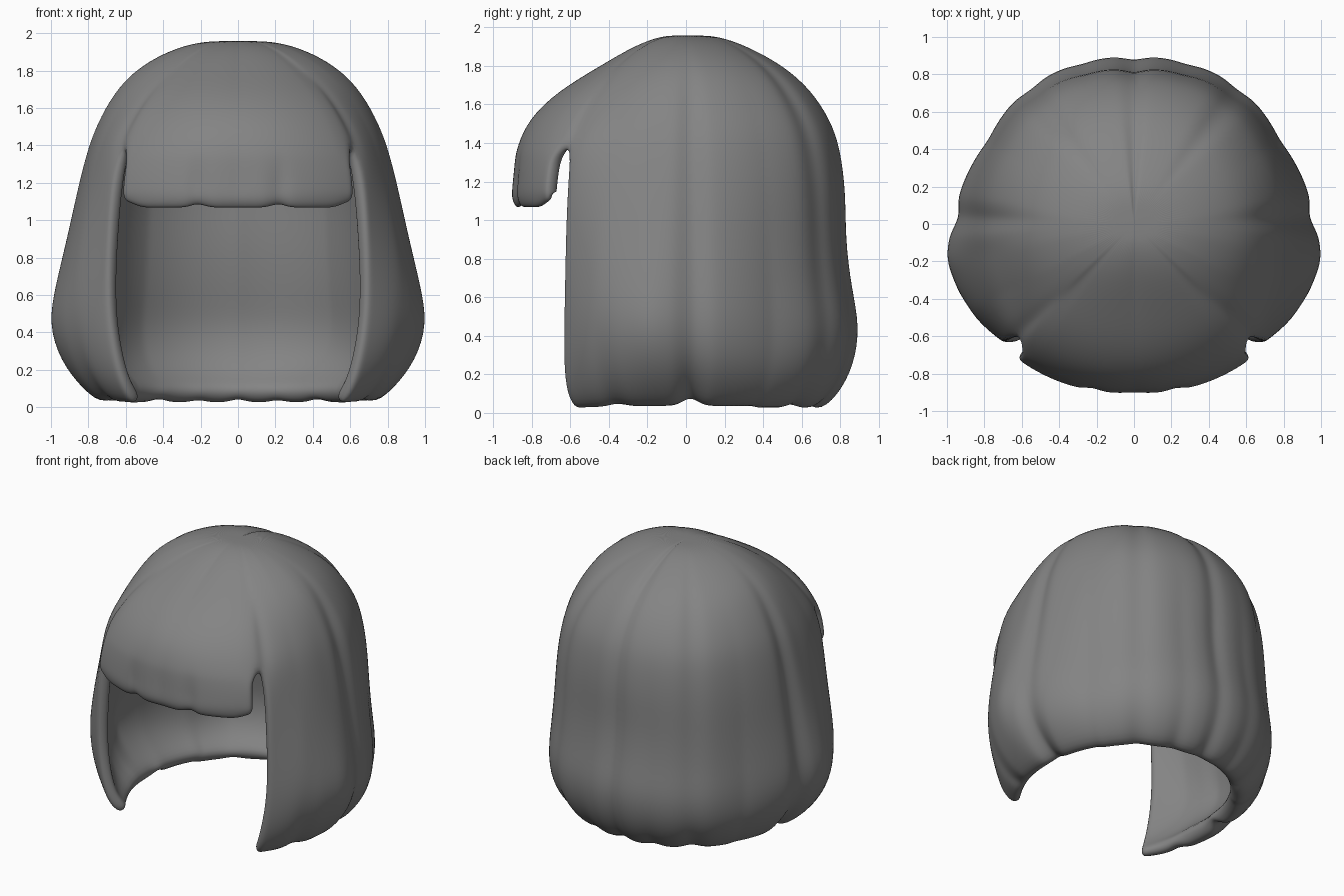
import bpy, bmesh
from math import sin, cos, radians, exp
from mathutils import Vector

if "Cube" in bpy.data.objects:
    bpy.data.objects.remove(bpy.data.objects["Cube"])

# Heights of the rows, crown to hem (first 7 rows are shared by fringe and sides)
TOP = [1.97, 1.957, 1.905, 1.8, 1.67, 1.52, 1.38]
LONG_Z = TOP + [1.15, .9, .65, .45, .25, .09, .005]
FRINGE_Z = TOP + [1.32, 1.26, 1.2, 1.15, 1.11, 1.075, 1.055]

# Radius per row at key azimuths (0 = front, 180 = back)
FRINGE = {
    0: [0, .12, .26, .44, .665, .82, .875, .885, .89, .895, .9, .90, .885, .86],
    41: [0, .15, .31, .49, .69, .83, .905, .925, .94, .95, .955, .95, .94, .91]}
SIDES = {
    47: [0, .16, .33, .51, .67, .80, .89, .92, .935, .94, .935, .915, .875, .80],
    62: [0, .19, .36, .54, .67, .77, .84, .90, .95, .99, 1.0, .96, .87, .76],
    79: [0, .2, .38, .56, .675, .755, .81, .87, .93, .995, 1.035, .97, .84, .72],
    95: [0, .2, .38, .56, .67, .755, .81, .86, .90, .945, .97, .93, .81, .70],
    120: [0, .19, .36, .55, .67, .76, .81, .85, .865, .885, .905, .89, .80, .69],
    140: [0, .18, .34, .54, .68, .78, .835, .87, .88, .90, .935, .91, .81, .69],
    180: [0, .16, .31, .51, .655, .75, .80, .83, .825, .86, .905, .875, .79, .68]}
# Grooves between locks: azimuth, depth at top, depth at hem, width, first row
GROOVES = [(14, .014, .018, 2.5, 6), (44.5, .03, 0, 4, 2), (63, .004, .014, 3, 8),
           (92, .018, .035, 4, 2), (142, .03, .014, 5, 1), (162, .004, .01, 4, 5),
           (180, .02, .014, 4, 0)]


def radius(keys, az, row):
    ks = sorted(keys)
    az = max(ks[0], min(ks[-1], az))
    for a, b in zip(ks, ks[1:]):
        if az <= b:
            f = (az - a) / (b - a)
            return keys[a][row] * (1 - f) + keys[b][row] * f


def fold(deg):
    return abs(deg) if abs(deg) <= 180 else 360 - abs(deg)


def point(deg, row, grooved):
    az = fold(deg)
    side = 1 if 0 < deg < 180 else -1
    fringe = az < 44
    r = radius(FRINGE if fringe else SIDES, az, row)
    z = (FRINGE_Z if fringe else LONG_Z)[row]
    hem = max(0, row - 10) / 3
    for g, top, low, width, start in GROOVES:
        d = (top + (low - top) * row / 13) * exp(-((az - g) / width) ** 2)
        if not grooved or (g == 44.5 and row > 6):
            continue
        r -= d * min(1, max(0, (row - start) / 3)) * min(1, r * 2)
        z += d * 1.6 * hem
        if start == 0 and row < 4:
            z -= d * .6
    if fringe:
        z += .05 * hem * max(0, (az - 34) / 7)
    elif az > 120:
        z -= .01 * hem
    # the slit beside the fringe narrows to a point at its top
    if row < 7 and 40.9 < az < 47.1:
        deg += (2.3 if az < 44 else -.8) * side
    # front locks swing inward towards the hem
    if not fringe and az < 68 and row > 9:
        deg -= [.6, 2, 3.2, 3.5][row - 10] * (68 - az) / 21 * side
    return Vector((r * sin(radians(deg)), -r * cos(radians(deg)), z))


def wall(deg):
    az = fold(deg)
    if az < 44:
        return .155 - .085 * (az / 41) ** 3
    return .075 + .055 * min(1, (az - 47) / 25)


# Hair cap: columns running from the crown down to the hem, open beside the fringe
NF, NS = 28, 88
angles = [-41 + 82 * i / NF for i in range(NF + 1)]
angles += [47 + 266 * i / NS for i in range(NS + 1)]
gaps = {NF, len(angles) - 1}


def sheet(bm, grooved):
    crown = bm.verts.new((0, 0, TOP[0] - .012))
    cols = [[bm.verts.new(point(a, k, grooved)) for k in range(1, 14)] for a in angles]
    faces = []
    for i, col in enumerate(cols):
        nxt = cols[(i + 1) % len(cols)]
        faces.append(bm.faces.new((crown, col[0], nxt[0])))
        for k in range(12):
            if i not in gaps or k < 5:
                faces.append(bm.faces.new((col[k], col[k + 1], nxt[k + 1], nxt[k])))
    return [crown] + [v for c in cols for v in c], faces


bm = bmesh.new()
outer, _ = sheet(bm, True)
inner, inner_faces = sheet(bm, False)
bm.normal_update()

# Smooth inner lining, pushed in by the wall thickness
thick = [.14] + [wall(a) for a in angles for k in range(13)]
moves = [v.normal * -t for v, t in zip(inner, thick)]
for v, m in zip(inner, moves):
    v.co += m
bmesh.ops.reverse_faces(bm, faces=inner_faces)

# Rim joining the two sheets
pair = dict(zip(outer, inner))
for e in [e for e in bm.edges if e.is_boundary and e.verts[0] in pair]:
    loop = e.link_loops[0]
    a, b = loop.vert, loop.link_loop_next.vert
    bm.faces.new((b, a, pair[a], pair[b]))
for f in bm.faces:
    f.smooth = True
mesh = bpy.data.meshes.new("hair")
bm.to_mesh(mesh)
bm.free()
hair = bpy.data.objects.new("hair", mesh)
bpy.context.collection.objects.link(hair)

# Rounded edges
smooth = hair.modifiers.new("smooth", 'SUBSURF')
smooth.levels = smooth.render_levels = 2

# Dark grey
grey = bpy.data.materials.new("dark_grey")
grey.diffuse_color = (.23, .23, .23, 1)
grey.use_nodes = True
grey.node_tree.nodes["Principled BSDF"].inputs["Base Color"].default_value = grey.diffuse_color
mesh.materials.append(grey)
